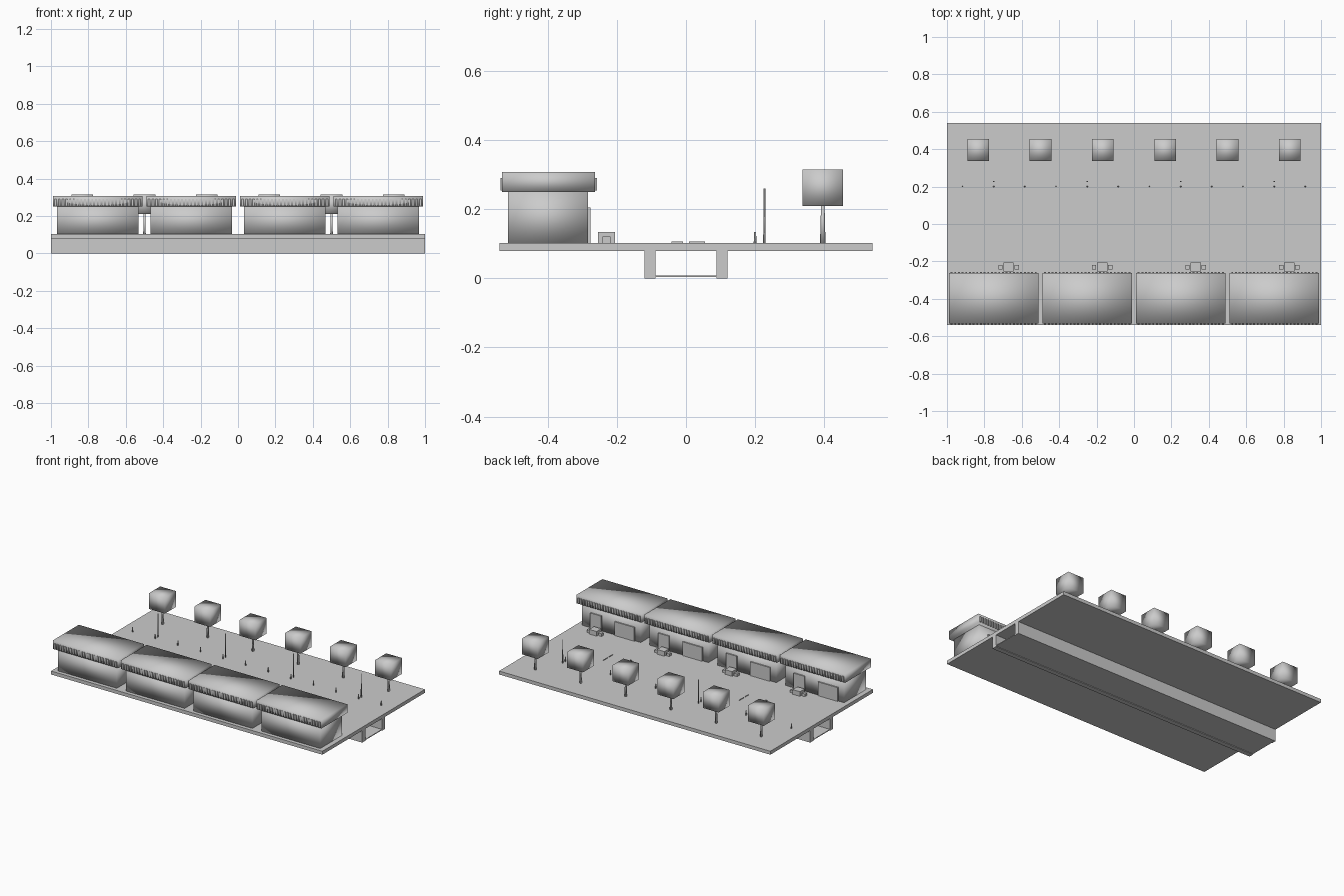
import bpy, bmesh
from mathutils import Matrix, Vector

if "Cube" in bpy.data.objects:
    bpy.data.objects.remove(bpy.data.objects["Cube"])

grey = bpy.data.materials.new("plain grey")
grey.diffuse_color = (0.6, 0.6, 0.6, 1)
grey.use_nodes = True
grey.node_tree.nodes["Principled BSDF"].inputs["Base Color"].default_value = grey.diffuse_color


def finish(name, bm, smooth=False):
    mesh = bpy.data.meshes.new(name)
    bm.to_mesh(mesh)
    bm.free()
    mesh.materials.append(grey)
    for p in mesh.polygons:
        p.use_smooth = smooth
    obj = bpy.data.objects.new(name, mesh)
    bpy.context.collection.objects.link(obj)
    return obj


def add_box(bm, x0, x1, y0, y1, z0, z1):
    centre = Vector((x0 + x1, y0 + y1, z0 + z1)) / 2
    size = Matrix.Diagonal((x1 - x0, y1 - y0, z1 - z0, 1))
    bmesh.ops.create_cube(bm, size=1, matrix=Matrix.Translation(centre) @ size)


def boxes(name, items, smooth=False):
    bm = bmesh.new()
    for b in items:
        add_box(bm, *b)
    return finish(name, bm, smooth)


def post(name, x, y, z0, z1, r0, r1):
    bm = bmesh.new()
    bmesh.ops.create_cone(bm, cap_ends=True, segments=6, radius1=r0, radius2=r1,
                          depth=z1 - z0,
                          matrix=Matrix.Translation((x, y, (z0 + z1) / 2)))
    return finish(name, bm, True)


TOP = 0.103

# Street slab and the channel beneath it
boxes("street_slab", [(-1, 1, -0.54, 0.54, 0.08, TOP)])
boxes("channel_walls", [(-1, 1, -0.12, -0.088, 0, 0.08),
                        (-1, 1, 0.088, 0.12, 0, 0.08)])
boxes("channel_floor", [(-1, 1, -0.088, 0.088, 0.004, 0.009)])

# Crossings with low kerb strips
for cx in (-0.5, 0.5):
    boxes("crossing_kerbs", [(cx + s * 0.07 - 0.002, cx + s * 0.07 + 0.002, y0, y1, TOP, 0.107)
                             for s in (-1, 1) for y0, y1 in ((-0.042, -0.008), (0.008, 0.055))])

# Shops with roof, eaves teeth, door, window and a table with two seats
for cx in (-0.75, -0.25, 0.25, 0.75):
    boxes("shop_walls", [(cx - 0.217, cx + 0.217, -0.515, -0.284, TOP, 0.25)], True)
    boxes("shop_roof", [(cx - 0.24, cx + 0.24, -0.533, -0.263, 0.25, 0.308)], True)
    teeth = []
    for i in range(24):
        x = cx - 0.225 + i * 0.45 / 23
        for y0, y1 in ((-0.537, -0.531), (-0.265, -0.257)):
            teeth.append((x - 0.005, x + 0.005, y0, y1, 0.255, 0.29))
    boxes("eaves_teeth", teeth)
    boxes("shop_door", [(cx + 0.07, cx + 0.15, -0.285, -0.276, TOP, 0.205)])
    boxes("shop_window", [(cx - 0.175, cx - 0.03, -0.285, -0.276, TOP, 0.195)])

    tx, ty = cx + 0.08, -0.23
    boxes("table", [(tx - 0.027, tx + 0.027, ty - 0.025, ty + 0.025, TOP, 0.134)])
    boxes("seats", [(tx + s * 0.043 - 0.011, tx + s * 0.043 + 0.011,
                     ty - 0.012, ty + 0.012, TOP, 0.121) for s in (-1, 1)])

    # Lamp post
    post("lamp_post", cx, 0.227, TOP, 0.26, 0.0035, 0.0025)

# Row of bollards
for i in range(12):
    post("bollard", -0.917 + i / 6, 0.2, TOP, 0.134, 0.004, 0.003)

# Trees with box-cut crowns
for i in range(6):
    tx = (i - 2.5) / 3
    post("tree_trunk", tx, 0.396, TOP, 0.215, 0.008, 0.005)
    boxes("tree_crown", [(tx - 0.058, tx + 0.058, 0.338, 0.454, 0.21, 0.316)], True)
